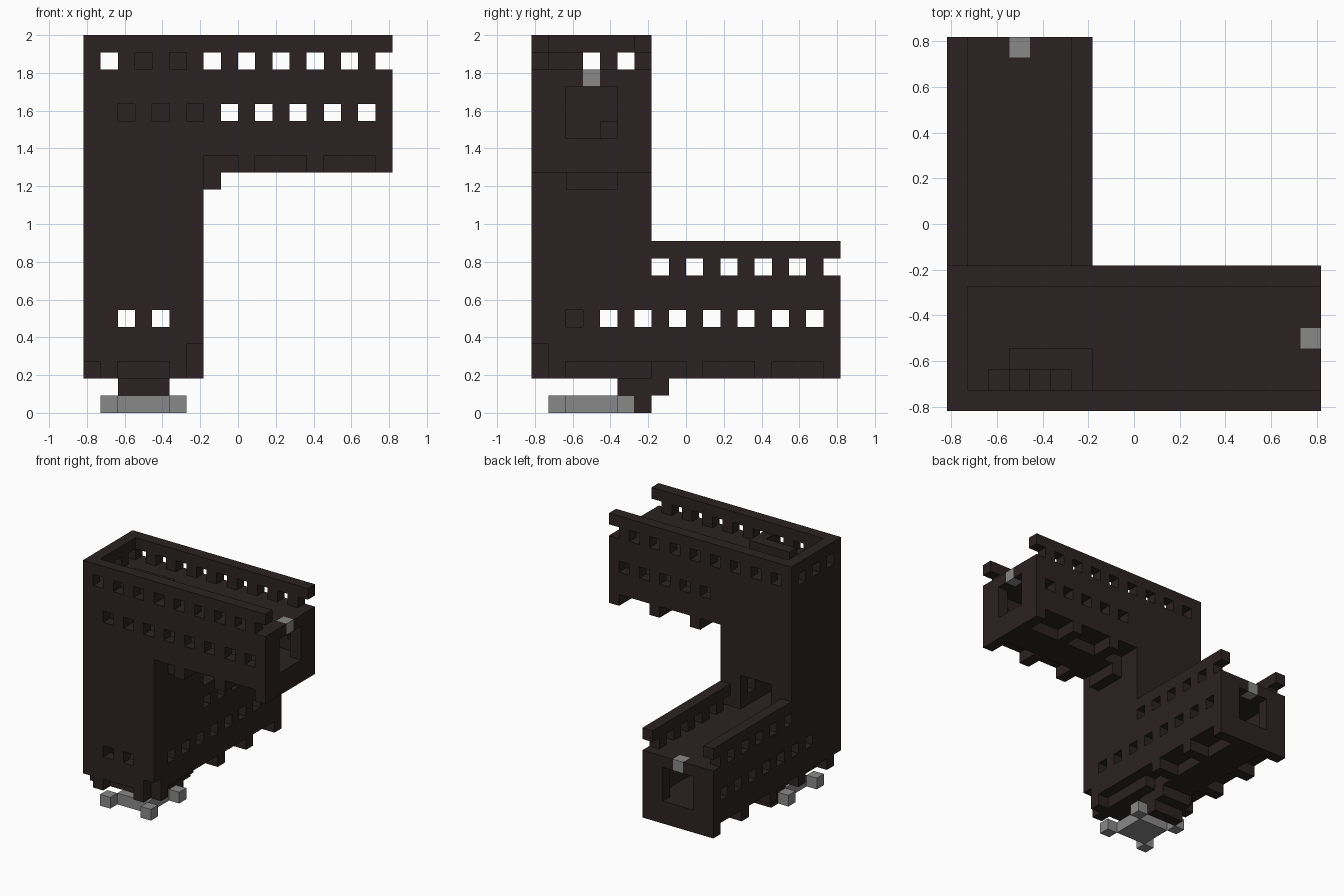
import bpy, bmesh
from itertools import product
from mathutils import Vector

if "Cube" in bpy.data.objects:
    bpy.data.objects.remove(bpy.data.objects["Cube"], do_unlink=True)

UNIT = 2 / 22           # edge of one block
solid = {}              # block position -> part name


def material(name, colour):
    m = bpy.data.materials.new(name)
    m.use_nodes = True
    m.diffuse_color = (*colour, 1)
    bsdf = m.node_tree.nodes["Principled BSDF"]
    bsdf.inputs["Base Color"].default_value = (*colour, 1)
    bsdf.inputs["Roughness"].default_value = 0.9
    return m


dark = material("dark_brown", (0.025, 0.016, 0.016))
grey = material("mid_grey", (0.25, 0.25, 0.25))


def upright(a, b, k):
    return a, b, k


def lower(a, b, k):
    return b, a, k - 12


def cells(r):
    return range(r, r + 1) if isinstance(r, int) else range(*r)


def fill(part, x, y, z, place=upright):
    for c in product(cells(x), cells(y), cells(z)):
        solid[place(*c)] = part


def carve(x, y, z, place=upright):
    for c in product(cells(x), cells(y), cells(z)):
        solid.pop(place(*c), None)


def arm(name, place):
    # body, central keel, cross ribs and two parapets
    fill(name, (7, 18), (0, 7), (15, 20), place)
    fill(name, (7, 18), (2, 5), 14, place)
    for a in (9, 13, 17):
        fill(name, a, (0, 7), 14, place)
    for b in (0, 6):
        fill(name, (7, 18), b, (20, 22), place)
        for a in range(7, 18, 2):
            carve(a, b, 20, place)
        for a in range(8, 17, 2):
            carve(a, b, 17, place)
    # corridor, end doorway and the light over it
    carve((1, 17), (1, 6), (16, 19), place)
    carve(17, (2, 5), (16, 19), place)
    fill(name + "_end_light", 17, 3, 19, place)


# column with its open roof and middle room
fill("column", (0, 7), (0, 7), (2, 22))
carve((1, 7), (1, 6), (20, 22))
carve((1, 6), (1, 6), (8, 15))
carve((2, 5), 6, (8, 11))

arm("upper_arm", upright)
arm("lower_arm", lower)

# windows in the column
for n in (1, 3, 5):
    carve(n, (0, 7, 6), 20)
    carve(0, n, 20)
for n in (2, 4, 6):
    carve(n, 0, 17)
    carve(6, n, 5)
for n in (4, 6):
    carve(0, n, 5)
for n in (2, 4):
    carve(n, 0, 5)

# notches along the column base
for n in (0, (2, 5), 6):
    carve(n, 0, 2)
    carve(0, n, 2)
carve(6, (2, 7), 2)
carve(6, 0, (2, 4))

# roof stair with railing
carve((2, 6), 1, 19)
for step in range(3):
    fill("roof_stair", 2 + step, 1, (16, 19 - step))
    fill("lower_stair", 5, 1 + step, (4, 7 - step))
carve(5, (1, 5), 7)
fill("roof_railing", (3, 7), 2, 20)
fill("roof_railing", 6, 1, 20)
fill("corridor_step", 6, 4, 16)

# middle stair
for step in range(5):
    fill("middle_stair", 5, 5 - step, (8, 9 + step))

# brackets under the arms
fill("upper_bracket", 7, (2, 5), 13)
fill("lower_bracket", (2, 5), (5, 8), 1)
fill("lower_bracket", (2, 5), 6, 0)

# foot plate with corner pads
fill("foot_plate", (2, 5), (2, 5), 0)
for x, y in product((1, 5), repeat=2):
    fill("foot_plate", x, y, 0)


def build(part):
    # skin the exposed sides of every block in the part
    bm = bmesh.new()
    for c in (c for c, p in solid.items() if p == part):
        for axis, sign in product(range(3), (-1, 1)):
            n = [0, 0, 0]
            n[axis] = sign
            if tuple(c[i] + n[i] for i in range(3)) in solid:
                continue
            normal = Vector(n) / 2
            u = Vector([float(i == (axis + 1) % 3) for i in range(3)]) / 2
            v = Vector([float(i == (axis + 2) % 3) for i in range(3)]) / 2 * sign
            mid = Vector(c) + Vector((-8.5, -8.5, 0.5)) + normal
            corners = (mid - u - v, mid + u - v, mid + u + v, mid - u + v)
            bm.faces.new([bm.verts.new(p * UNIT) for p in corners])
    bmesh.ops.remove_doubles(bm, verts=bm.verts, dist=UNIT / 100)
    mesh = bpy.data.meshes.new(part)
    bm.to_mesh(mesh)
    bm.free()
    light = part == "foot_plate" or part.endswith("light")
    mesh.materials.append(grey if light else dark)
    bpy.context.collection.objects.link(bpy.data.objects.new(part, mesh))


for part in sorted(set(solid.values())):
    build(part)
